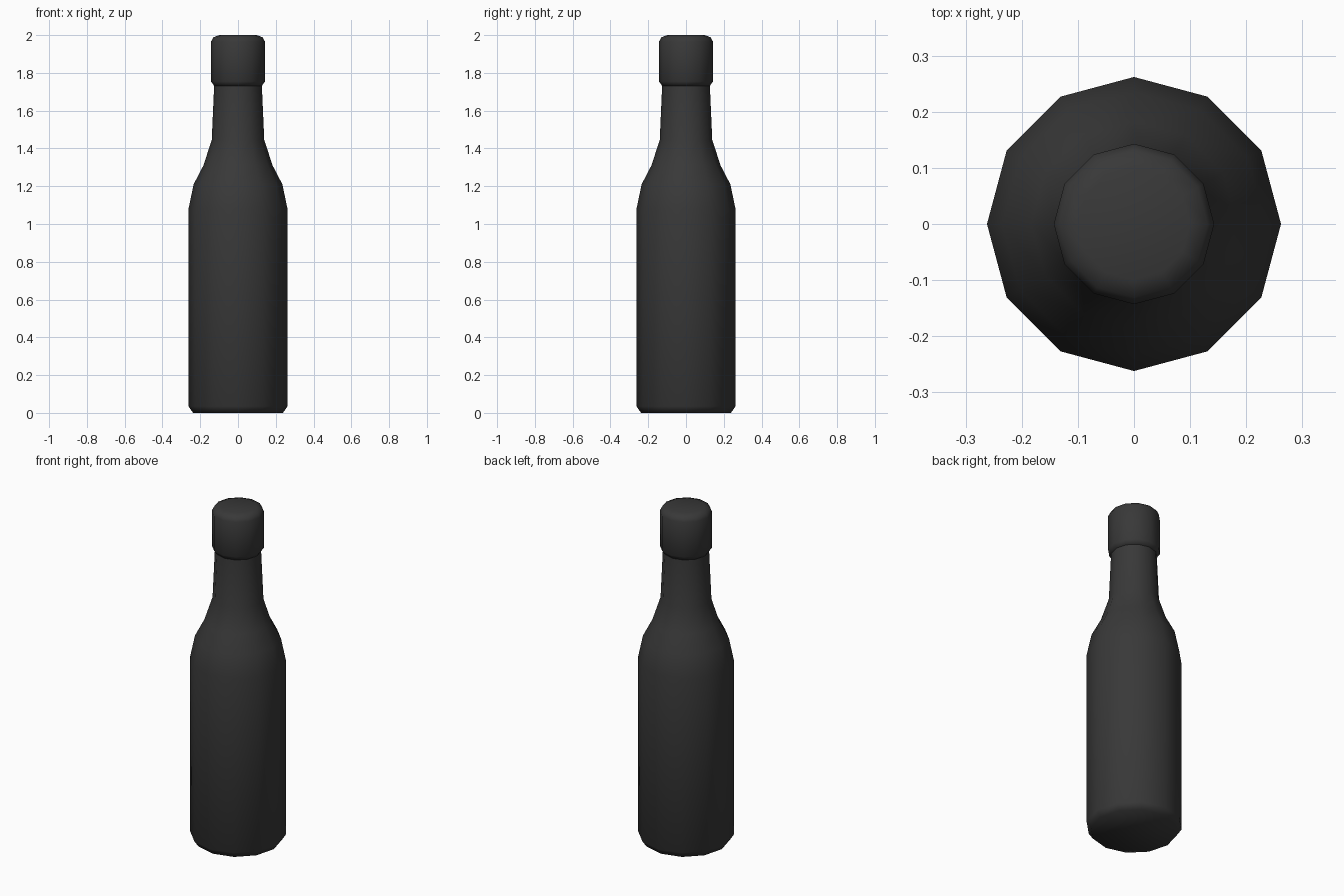
import bpy, bmesh, math

if "Cube" in bpy.data.objects:
    bpy.data.objects.remove(bpy.data.objects["Cube"])

SIDES = 12

charcoal = bpy.data.materials.new("charcoal")
charcoal.diffuse_color = (0.04, 0.04, 0.04, 1)
charcoal.use_nodes = True
charcoal.node_tree.nodes["Principled BSDF"].inputs["Base Color"].default_value = charcoal.diffuse_color


def lathe(name, profile):
    """Revolve (radius, height) points into a closed 12-sided solid."""
    bm = bmesh.new()
    rings = []
    for r, z in profile:
        rings.append([bm.verts.new((r * math.cos(2 * math.pi * i / SIDES),
                                    r * math.sin(2 * math.pi * i / SIDES), z))
                      for i in range(SIDES)])
    for low, high in zip(rings, rings[1:]):
        for i in range(SIDES):
            j = (i + 1) % SIDES
            bm.faces.new((low[i], low[j], high[j], high[i]))
    bm.faces.new(rings[0][::-1])
    bm.faces.new(rings[-1])
    mesh = bpy.data.meshes.new(name)
    bm.to_mesh(mesh)
    bm.free()
    mesh.materials.append(charcoal)
    obj = bpy.data.objects.new(name, mesh)
    bpy.context.collection.objects.link(obj)
    bpy.ops.object.select_all(action='DESELECT')
    obj.select_set(True)
    bpy.context.view_layer.objects.active = obj
    bpy.ops.object.shade_smooth_by_angle(angle=math.radians(65))
    return obj


# Body, shoulder and tapering neck
lathe("bottle_body", [(0.238, 0), (0.262, 0.035), (0.262, 1.08), (0.235, 1.21),
                      (0.183, 1.31), (0.139, 1.445), (0.126, 1.74)])

# Rounded cap over the neck
lathe("bottle_cap", [(0.126, 1.73), (0.143, 1.755), (0.143, 1.965),
                     (0.131, 1.988), (0.1, 2.0)])
